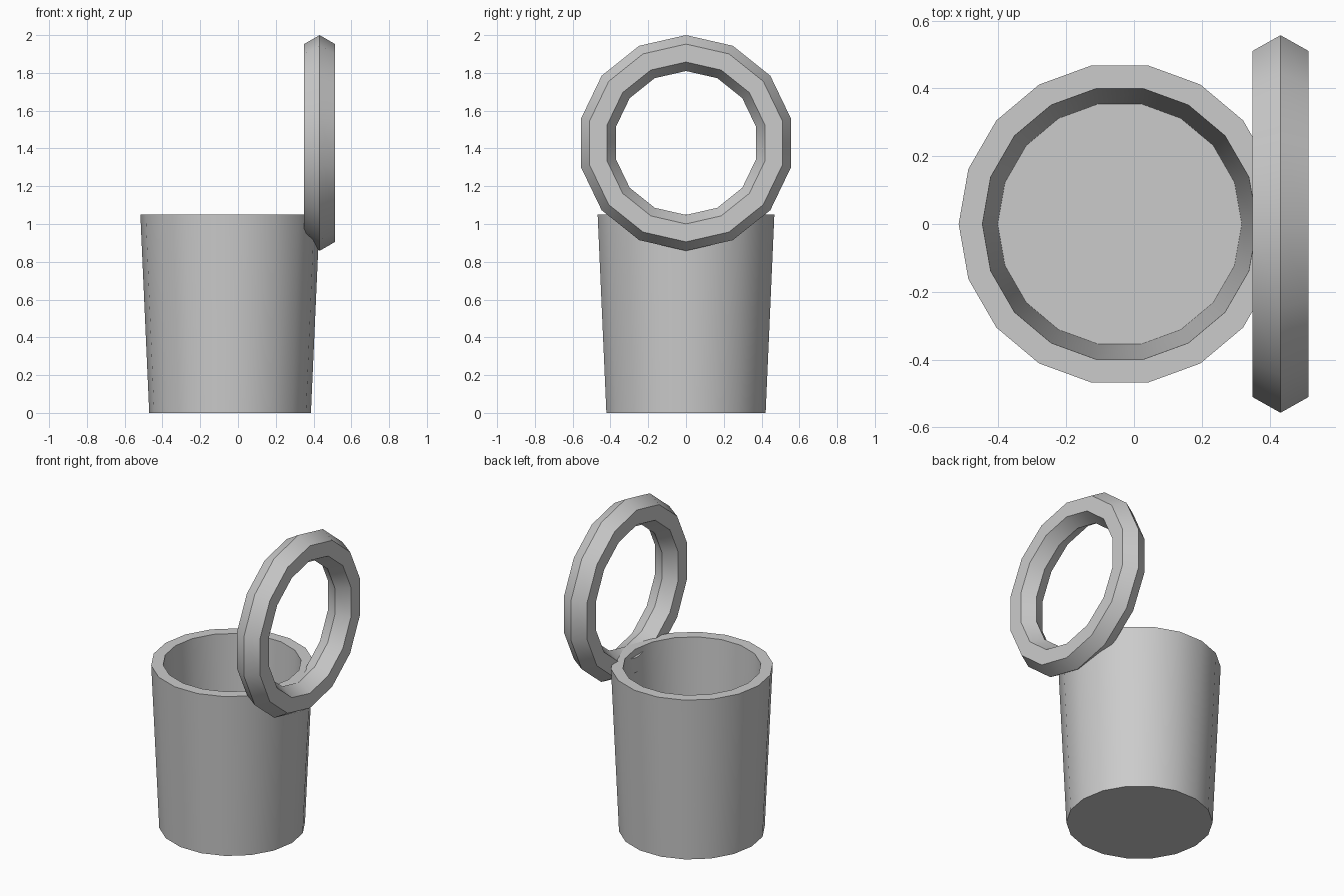
import bpy, bmesh, math

if "Cube" in bpy.data.objects:
    bpy.data.objects.remove(bpy.data.objects["Cube"])

grey = bpy.data.materials.new("light_grey")
grey.diffuse_color = (0.6, 0.6, 0.6, 1)
grey.use_nodes = True
grey.node_tree.nodes["Principled BSDF"].inputs["Base Color"].default_value = grey.diffuse_color


def revolve(name, profile, sides, closed=False):
    """Lathe (radius, z) points round z; open profiles are capped at both ends."""
    bm = bmesh.new()
    rings = []
    for r, z in profile:
        rings.append([bm.verts.new((r * math.cos(2 * math.pi * i / sides),
                                    r * math.sin(2 * math.pi * i / sides), z))
                      for i in range(sides)])
    pairs = list(zip(rings, rings[1:]))
    if closed:
        pairs.append((rings[-1], rings[0]))
    else:
        bm.faces.new(rings[0])
        bm.faces.new(rings[-1])
    for a, b in pairs:
        for i in range(sides):
            j = (i + 1) % sides
            bm.faces.new((a[i], a[j], b[j], b[i]))
    bmesh.ops.recalc_face_normals(bm, faces=bm.faces)
    mesh = bpy.data.meshes.new(name)
    bm.to_mesh(mesh)
    bm.free()
    mesh.materials.append(grey)
    obj = bpy.data.objects.new(name, mesh)
    bpy.context.collection.objects.link(obj)
    bpy.ops.object.select_all(action='DESELECT')
    obj.select_set(True)
    bpy.context.view_layer.objects.active = obj
    bpy.ops.object.shade_smooth_by_angle(angle=math.radians(30))
    return obj


# Tapered hollow cup, 18 sides
cup = revolve("cup", [(0.428, 0), (0.475, 1.05), (0.405, 1.05), (0.36, 0.05)], 18)
cup.location = (-0.042, 0, 0)

# Upright handle ring, hexagonal section, 14 sides
major, minor = 0.476, 0.095
section = [(major + minor * math.cos(k * math.pi / 3),
            minor * math.sin(k * math.pi / 3)) for k in range(6)]
ring = revolve("handle_ring", section, 14, closed=True)
ring.rotation_euler = (0, math.pi / 2, 0)
ring.location = (0.432, 0, 1.429)
